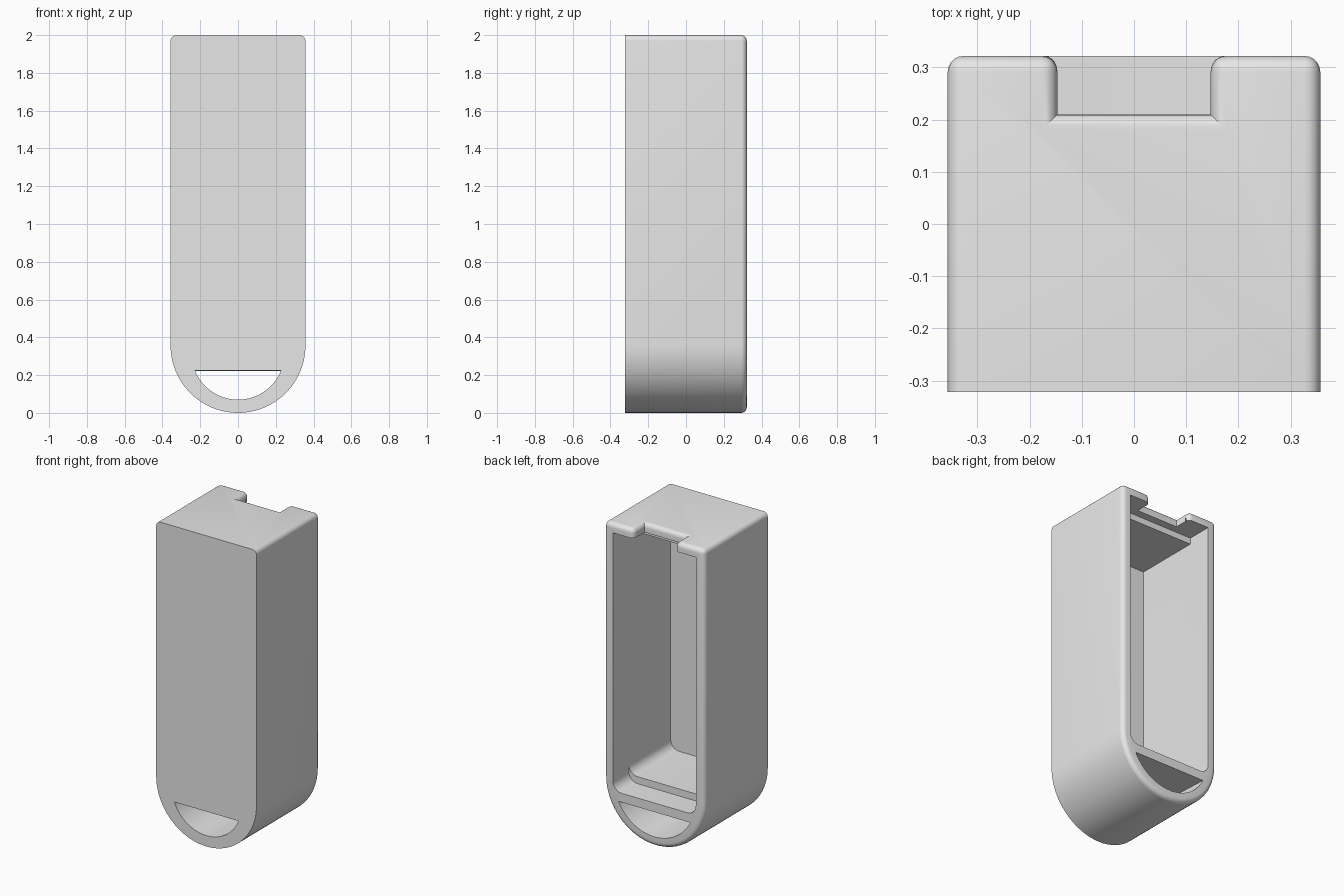
import bpy, bmesh
from math import pi, sin, cos, asin, radians

old = bpy.data.objects.get("Cube")
if old:
    bpy.data.objects.remove(old, do_unlink=True)

W, D, H = 0.357, 0.322, 2.0      # half width, half depth, height
WALL_X = 0.295                   # half width of the cavity
EDGE = 0.03                      # outer rounding

grey = bpy.data.materials.new("light_grey")
grey.use_nodes = True
grey.diffuse_color = (0.8, 0.8, 0.8, 1)
grey.node_tree.nodes["Principled BSDF"].inputs["Base Color"].default_value = (0.8, 0.8, 0.8, 1)


def arc(cx, cz, r, a0, a1, n):
    return [(cx + r * cos(a0 + (a1 - a0) * i / n), cz + r * sin(a0 + (a1 - a0) * i / n))
            for i in range(n + 1)]


def loft(name, front, back, y0, y1):
    """Solid between two xz profiles at depths y0 and y1."""
    bm = bmesh.new()
    a = [bm.verts.new((x, y0, z)) for x, z in front]
    b = [bm.verts.new((x, y1, z)) for x, z in back]
    bm.faces.new(a)
    bm.faces.new(b[::-1])
    n = len(a)
    for i in range(n):
        j = (i + 1) % n
        bm.faces.new((a[j], a[i], b[i], b[j]))
    bmesh.ops.recalc_face_normals(bm, faces=bm.faces)
    mesh = bpy.data.meshes.new(name)
    bm.to_mesh(mesh)
    bm.free()
    mesh.materials.append(grey)
    ob = bpy.data.objects.new(name, mesh)
    bpy.context.collection.objects.link(ob)
    return ob


def cut(target, cutter):
    mod = target.modifiers.new("cut", 'BOOLEAN')
    mod.operation = 'DIFFERENCE'
    mod.solver = 'EXACT'
    mod.object = cutter
    cutter.hide_render = True
    bpy.context.view_layer.objects.active = target
    bpy.ops.object.modifier_apply(modifier=mod.name)
    bpy.data.objects.remove(cutter, do_unlink=True)


def box_profile(w, z0, z1):
    return [(-w, z0), (w, z0), (w, z1), (-w, z1)]


def cavity_profile(z0, z1, r=0.06):
    """Rectangle with rounded lower corners."""
    w = WALL_X
    return (arc(-w + r, z0 + r, r, pi, 1.5 * pi, 6)
            + arc(w - r, z0 + r, r, 1.5 * pi, 2 * pi, 6) + [(w, z1), (-w, z1)])


def d_profile(cz, r, top):
    """Lower part of a circle, cut flat at the top."""
    a = asin((top - cz) / r)
    return arc(0, cz, r, pi - a, 2 * pi + a, 32)


# Housing with a half-round lower end
outline = arc(0, W, W, pi, 2 * pi, 48) + [(W, H), (-W, H)]
housing = loft("housing", outline, outline, -D, D)

# Notch in the back of the top wall
notch = box_profile(0.147, 1.85, 2.2)
cut(housing, loft("notch_cutter", notch, notch, 0.21, 0.5))

# Round the back rim, the top sides and the notch rim
bm = bmesh.new()
bm.from_mesh(housing.data)
bmesh.ops.remove_doubles(bm, verts=bm.verts, dist=1e-5)
rim = []
for e in bm.edges:
    p, q = (v.co for v in e.verts)
    if len(e.link_faces) != 2 or e.calc_face_angle(0) < radians(40):
        continue
    on_back = min(p.y, q.y) > D - 1e-3
    on_top = min(p.z, q.z) > H - 1e-3
    front_edge = max(p.y, q.y) < 1e-3 - D
    notch_floor = max(p.z, q.z) < 1.86 and min(p.z, q.z) > 1.84
    if (on_back and not notch_floor) or (on_top and not front_edge):
        rim.append(e)
bmesh.ops.bevel(bm, geom=rim, offset=EDGE, segments=5, profile=0.5,
                affect='EDGES', clamp_overlap=True)
bmesh.ops.recalc_face_normals(bm, faces=bm.faces)
bm.to_mesh(housing.data)
bm.free()

# Stepped cavity, open at the back
for z0, z1, y0, y1 in ((0.28, 1.94, 0.16, 0.5), (0.325, 1.90, -0.265, 0.3)):
    shape = cavity_profile(z0, z1)
    cut(housing, loft("cavity_cutter", shape, shape, y0, y1))

# Strap hole through the lower end, wider at the back
cut(housing, loft("hole_cutter", d_profile(0.315, 0.245, 0.225),
                  d_profile(0.347, 0.285, 0.222), -D - 0.01, D + 0.01))

# Smooth rounded surfaces, keep sharp edges
bpy.ops.object.select_all(action='DESELECT')
housing.select_set(True)
bpy.context.view_layer.objects.active = housing
bpy.ops.object.shade_smooth_by_angle(angle=radians(30))
